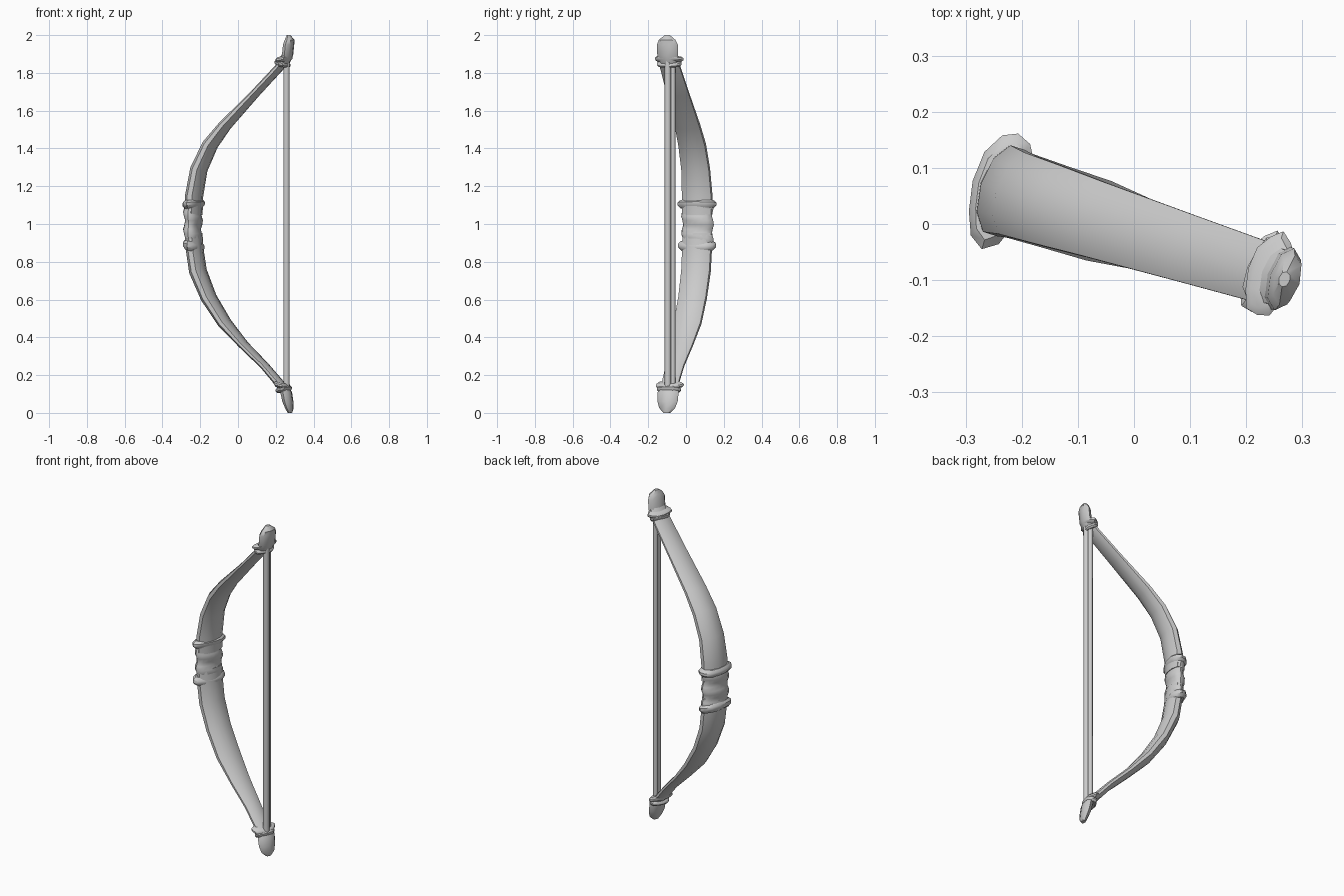
import bpy
import bmesh
import math
from mathutils import Vector

cube = bpy.data.objects.get("Cube")
if cube:
    bpy.data.objects.remove(cube, do_unlink=True)

grey = bpy.data.materials.new("plain grey")
grey.use_nodes = True
colour = (0.6, 0.6, 0.6, 1)
grey.diffuse_color = colour
grey.node_tree.nodes["Principled BSDF"].inputs["Base Color"].default_value = colour

# The bow lies in an upright plane turned about z
TURN = math.radians(-17.5)
ALONG = Vector((math.cos(TURN), math.sin(TURN), 0))
ACROSS = Vector((-math.sin(TURN), math.cos(TURN), 0))
UP = Vector((0, 0, 1))
SHIFT = Vector((0, -0.014, 0))


def finish(name, bm, angle=40):
    bmesh.ops.recalc_face_normals(bm, faces=bm.faces)
    mesh = bpy.data.meshes.new(name)
    bm.to_mesh(mesh)
    bm.free()
    mesh.materials.append(grey)
    obj = bpy.data.objects.new(name, mesh)
    bpy.context.collection.objects.link(obj)
    bpy.ops.object.select_all(action="DESELECT")
    obj.select_set(True)
    bpy.context.view_layer.objects.active = obj
    bpy.ops.object.shade_smooth_by_angle(angle=math.radians(angle))
    return obj


def loft(name, rows, sides=10, follow=False, tilt=0, ripple=None):
    """Skin oval sections; each row is x, z, half thickness, half width."""
    bm = bmesh.new()
    centres = [ALONG * (x / ALONG.x) + UP * z + SHIFT for x, z, _, _ in rows]
    rings = []
    for i, (x, z, thick, wide) in enumerate(rows):
        depth = ALONG + UP * tilt
        if follow:
            tangent = centres[min(i + 1, len(rows) - 1)] - centres[max(i - 1, 0)]
            depth = ACROSS.cross(tangent).normalized()
        ring = []
        for k in range(sides):
            a = math.tau * k / sides
            grow = ripple(a, z) if ripple else 0
            ring.append(bm.verts.new(centres[i]
                                     + depth * math.cos(a) * (thick + grow)
                                     + ACROSS * math.sin(a) * (wide + grow)))
        rings.append(ring)
    for low, high in zip(rings, rings[1:]):
        for k in range(sides):
            n = (k + 1) % sides
            bm.faces.new((low[k], low[n], high[n], high[k]))
    bm.faces.new(rings[0])
    bm.faces.new(rings[-1])
    return finish(name, bm)


# Curved limbs
loft("upper_limb", [(-0.235, 1.05, 0.042, 0.085), (-0.232, 1.15, 0.043, 0.085),
                    (-0.207, 1.29, 0.042, 0.08), (-0.147, 1.42, 0.038, 0.077),
                    (-0.07, 1.52, 0.03, 0.072), (0.09, 1.69, 0.02, 0.064),
                    (0.22, 1.83, 0.02, 0.058), (0.262, 1.9, 0.022, 0.052)], follow=True)
loft("lower_limb", [(0.26, 0.1, 0.022, 0.05), (0.225, 0.15, 0.022, 0.048),
                    (0.14, 0.25, 0.02, 0.052), (0.03, 0.36, 0.022, 0.065),
                    (-0.07, 0.475, 0.032, 0.078), (-0.155, 0.61, 0.038, 0.08),
                    (-0.212, 0.75, 0.043, 0.082), (-0.23, 0.87, 0.042, 0.083),
                    (-0.235, 0.95, 0.042, 0.083)], follow=True)

# Wrapped grip with spiral ridges
steps = 10
loft("grip", [(-0.238, 0.88 + 0.23 * i / steps, 0.042, 0.085) for i in range(steps + 1)],
     sides=16, ripple=lambda a, z: 0.006 * math.sin(a + z * math.tau * 11))


def band(name, x, z, thick, wide, height, tilt, bumps):
    rows = [(x, z - height, thick * 0.78, wide * 0.84), (x, z - height * 0.3, thick, wide),
            (x, z + height * 0.4, thick, wide), (x, z + height, thick * 0.78, wide * 0.84)]
    loft(name, rows, sides=12, tilt=tilt, ripple=lambda a, z: 0.003 * math.sin(bumps * a))


# Raised bands at the grip ends and bindings near the tips
band("grip_top_band", -0.238, 1.105, 0.052, 0.108, 0.022, 0.08, 3)
band("grip_bottom_band", -0.238, 0.885, 0.05, 0.106, 0.025, -0.2, 3)
band("top_binding_upper", 0.242, 1.872, 0.04, 0.078, 0.014, 0.2, 5)
band("top_binding_lower", 0.236, 1.848, 0.036, 0.068, 0.014, -0.25, 4)
band("bottom_binding_upper", 0.232, 0.148, 0.04, 0.076, 0.014, -0.25, 5)
band("bottom_binding_lower", 0.242, 0.124, 0.037, 0.066, 0.014, 0.2, 4)

# Blunt tips
loft("top_tip", [(0.25, 1.85, 0.02, 0.046), (0.262, 1.89, 0.026, 0.058),
                 (0.268, 1.95, 0.026, 0.058), (0.273, 1.975, 0.023, 0.046),
                 (0.268, 2.0, 0.01, 0.014)], sides=8)
loft("bottom_tip", [(0.275, 0.0, 0.012, 0.018), (0.272, 0.025, 0.02, 0.044),
                    (0.264, 0.06, 0.026, 0.056), (0.255, 0.11, 0.028, 0.058),
                    (0.24, 0.15, 0.018, 0.042)], sides=8)

# Twin strands of the string
for name, x, y, radius in (("front_strand", 0.257, -0.096, 0.018),
                           ("back_strand", 0.252, -0.069, 0.014)):
    bm = bmesh.new()
    bmesh.ops.create_cone(bm, cap_ends=True, segments=6, radius1=radius,
                          radius2=radius, depth=1.74)
    bmesh.ops.translate(bm, verts=bm.verts, vec=(x, y, 1.0))
    finish(name, bm, 65)
